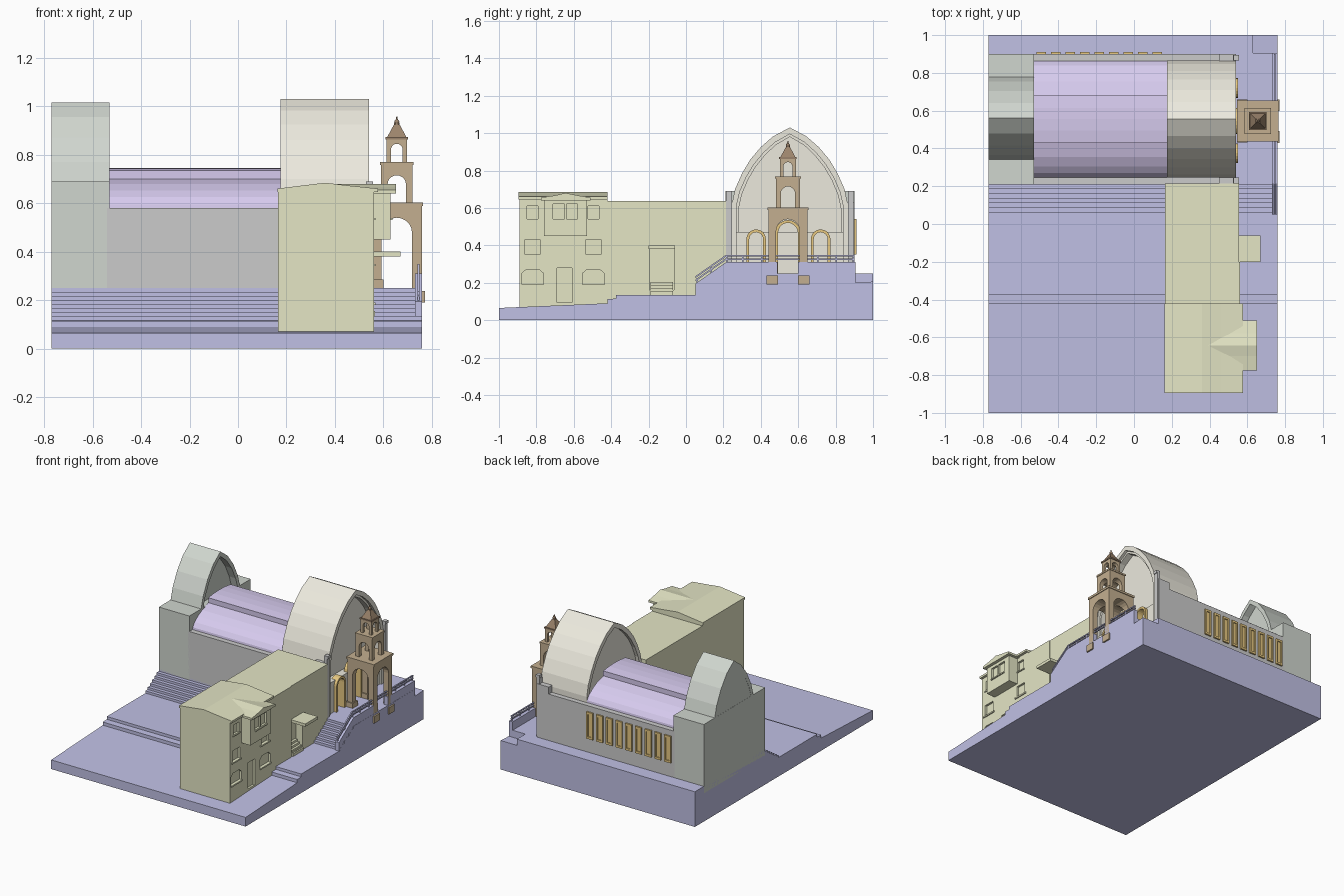
import bpy, bmesh, math
from mathutils import Vector

if "Cube" in bpy.data.objects:
    bpy.data.objects.remove(bpy.data.objects["Cube"])


def mat(name, r, g, b):
    m = bpy.data.materials.new(name)
    m.diffuse_color = (r, g, b, 1)
    m.use_nodes = True
    m.node_tree.nodes["Principled BSDF"].inputs["Base Color"].default_value = m.diffuse_color
    return m


BLUE = mat("ground_blue", .53, .53, .78)
CREAM = mat("cream", .84, .82, .73)
SAGE = mat("sage", .63, .67, .62)
LILAC = mat("lilac", .68, .60, .86)
LIME = mat("lime", .78, .79, .56)
BROWN = mat("brown", .55, .43, .28)
DARK = mat("dark_brown", .33, .23, .15)
GOLD = mat("gold", .80, .58, .22)


def make(name, verts, faces, m=None):
    bm = bmesh.new()
    vs = [bm.verts.new(v) for v in verts]
    for f in faces:
        bm.faces.new([vs[i] for i in f])
    bmesh.ops.recalc_face_normals(bm, faces=bm.faces)
    me = bpy.data.meshes.new(name)
    bm.to_mesh(me)
    bm.free()
    ob = bpy.data.objects.new(name, me)
    bpy.context.collection.objects.link(ob)
    if m:
        me.materials.append(m)
    return ob


def place(axis, a, p):
    return (a, p[0], p[1]) if axis == 'x' else (p[0], a, p[1])


def prism(name, pts, a, b, m=None, axis='x'):
    n = len(pts)
    verts = [place(axis, a, p) for p in pts] + [place(axis, b, p) for p in pts]
    faces = [list(range(n)), list(range(n, 2 * n))]
    faces += [(i, (i + 1) % n, n + (i + 1) % n, n + i) for i in range(n)]
    return make(name, verts, faces, m)


def box(name, x0, x1, y0, y1, z0, z1, m=None):
    return prism(name, [(y0, z0), (y1, z0), (y1, z1), (y0, z1)], x0, x1, m)


def band(name, outer, inner, a, b, m=None):
    # open arch strip between two matching outlines
    n = len(outer)
    verts = [place('x', d, p) for d in (a, b) for o in (outer, inner) for p in o]
    faces = []
    for i in range(n - 1):
        o0, i0, o1, i1 = i, n + i, 2 * n + i, 3 * n + i
        faces += [(o0, o0 + 1, i0 + 1, i0), (o1, i1, i1 + 1, o1 + 1),
                  (o0, o1, o1 + 1, o0 + 1), (i0, i0 + 1, i1 + 1, i1)]
    for i in (0, n - 1):
        faces.append((i, n + i, 3 * n + i, 2 * n + i))
    return make(name, verts, faces, m)


def mirror(half, c):
    # half outline (offset, z) ending at the apex -> full outline
    return [(c - u, z) for u, z in half] + [(c + u, z) for u, z in half[-2::-1]]


def round_arch(c, w, z0, top, n=10):
    return [(c - w, z0)] + [(c - w * math.cos(math.pi * i / n), top - w + w * math.sin(math.pi * i / n))
                            for i in range(n + 1)] + [(c + w, z0)]


def cut(ob, *cutters):
    bpy.context.view_layer.objects.active = ob
    for c in cutters:
        mod = ob.modifiers.new("cut", 'BOOLEAN')
        mod.operation, mod.solver, mod.object = 'DIFFERENCE', 'EXACT', c
        bpy.ops.object.modifier_apply(modifier=mod.name)
        bpy.data.objects.remove(c)


C = 0.555

# Stepped ground, with a lowered back corner
steps = []
for i in range(7):
    y = .06 + i * .025
    steps += [(y, .135 + i * .0165), (y, .1515 + i * .0165)]
ground = prism("ground", [(-1, 0), (-1, .065), (-.42, .09), (-.42, .113), (-.375, .115), (-.375, .135)]
               + steps + [(1, .25), (1, 0)], -.77, .76, BLUE)
cut(ground, prism("cutter", [(.905, .2), (1.1, .212), (1.1, .4), (.905, .4)], .63, .9))

# Parapet either side of the tower and its railing
prism("stair_parapet", [(.05, .1), (.05, .195), (.215, .31), (.49, .31), (.49, .1)], .73, .759, BLUE)
box("terrace_parapet", .73, .759, .60, .905, .1, .31, BLUE)
for k in (0, .018):
    prism("railing", [(.05, .207 + k), (.215, .322 + k), (.9, .322 + k), (.9, .33 + k),
                      (.212, .33 + k), (.05, .217 + k)], .74, .749, BLUE)
for y, z in [(.055, .18), (.13, .24), (.215, .3), (.3, .3), (.4, .3), (.7, .3), (.8, .3), (.89, .3)]:
    box("railing_post", .741, .748, y, y + .008, z, z + .045, BLUE)

# Hall walls and the stepped barrel roof
box("hall_walls", -.54, .46, .21, .9, .2, .58)
prism("hall_roof", mirror([(.31, .57), (.306, .595), (.285, .625), (.25, .652), (.2, .678), (.125, .70),
                           (.125, .735), (.06, .743), (0, .745)], C), -.535, .175, LILAC)

# Gold windows along the back wall
for i in range(9):
    x = -.49 + i * .0765
    w = box("side_window", x - .025, x + .025, .895, .911, .35, .54, GOLD)
    cut(w, box("cutter", x - .014, x + .014, .904, .95, .365, .525))

# Front pointed vault with recessed end walls
outer = [(.31, .25), (.31, .62), (.293, .70), (.255, .785), (.21, .86), (.155, .925), (.09, .982), (0, 1.03)]
inner = [(.285, .25), (.285, .61), (.268, .685), (.233, .765), (.19, .835), (.14, .895), (.08, .95), (0, .995)]
band("vault", mirror(outer, C), mirror(inner, C), .175, .54, CREAM)
band("vault_inner_rib", mirror(inner, C), [(C + (y - C) * .96, z - .015 * (z > .3)) for y, z in mirror(inner, C)],
     .45, .52, CREAM)
prism("vault_end_wall", mirror(inner, C), .20, .475, CREAM)

# Front wall with three gold doorways
wall = box("entrance_wall", .47, .53, .27, .84, .25, .47, CREAM)
for c, w, top in [(.375, .052, .485), (C - .01, .068, .535), (.72, .052, .485)]:
    cut(wall, prism("cutter", round_arch(c, w - .012, .2, top - .012), .50, .6))
    band("door_arch", round_arch(c, w, .25, top), round_arch(c, w - .015, .25, top - .015), .50, .55, GOLD)

# Corner piers and finials
for y0, y1 in [(.21, .25), (.86, .9)]:
    box("corner_wall", .45, .54, y0, y1, .2, .63)
    box("corner_pier", .525, .55, y0 + .005, y1 - .005, .25, .67)
    box("pier_cap", .528, .556, y0 + .005, y1 - .005, .67, .69)

# Rear block and its pointed gable shell
box("rear_block", -.77, -.53, .21, .9, .2, .69, SAGE)
ro = [(.22, .68), (.195, .77), (.145, .87), (.08, .955), (0, 1.015)]
ri = [(.195, .68), (.17, .76), (.125, .85), (.068, .925), (0, .98)]
band("rear_gable_shell", mirror(ro, C + .005), mirror(ri, C + .005), -.77, -.53, SAGE)
prism("rear_gable_wall", mirror(ri, C + .005), -.769, -.58, SAGE)

# Annex: tall front house, cut with window and door recesses
house = box("house", .165, .56, -.89, -.42, .06, .655, LIME)
for c in (-.82, -.495):
    cut(house, prism("cutter", [(c - .058, .19), (c + .058, .19), (c + .058, .25), (c + .035, .27),
                                (c - .035, .27), (c - .058, .25)], .545, .6))
    cut(house, box("cutter", .545, .6, c - .04, c + .04, .35, .43))
    cut(house, box("cutter", .545, .6, c - .03, c + .03, .54, .61))
    box("window_sill", .555, .567, c - .055, c + .055, .34, .35, LIME)
    box("window_sill", .555, .567, c - .04, c + .04, .53, .538, LIME)
    box("ground_sill", .555, .567, c - .06, c + .06, .18, .19, LIME)
cut(house, box("cutter", .545, .6, -.69, -.61, .095, .28))

# Bay with window, and shallow crossing roofs
bay = box("bay", .55, .63, -.76, -.53, .45, .655, LIME)
for c in (-.68, -.61):
    cut(bay, box("cutter", .615, .7, c - .03, c + .03, .54, .62))
box("bay_sill", .625, .638, -.71, -.58, .53, .538, LIME)
prism("house_roof", [(.162, .645), (.162, .66), (.26, .672), (.36, .684), (.46, .672), (.578, .66), (.578, .645)],
      -.895, -.42, LIME, 'y')
prism("bay_roof", [(-.775, .64), (-.775, .655), (-.70, .667), (-.643, .68), (-.58, .667), (-.51, .655), (-.51, .64)],
      .37, .652, LIME)

# Annex: low wing with a recessed porch, steps and canopy
wing = box("wing", .165, .555, -.42, .215, .06, .637, LIME)
cut(wing, box("cutter", .50, .6, -.195, -.065, .16, .38))
box("canopy", .50, .67, -.2, -.06, .38, .40, LIME)
box("wing_pilaster", .54, .56, -.42, -.2, .1, .637, LIME)
for i in range(4):
    box("porch_step", .48, .565 - i * .016, -.19, -.07, .12, .155 + i * .016, LIME)

# Bell tower: three arched tiers
TX, TY = .655, .545


def tier(name, w, z0, z1, ow, top):
    ob = box(name, TX - w, TX + w, TY - w, TY + w, z0, z1, BROWN)
    cut(ob, prism("cutter", round_arch(TY, ow, z0 - .1, top), TX - .3, TX + .3),
        prism("cutter", round_arch(TX, ow, z0 - .1, top), TY - .3, TY + .3, axis='y'))
    return ob


def slab(name, w, z0, z1, m):
    box(name, TX - w, TX + w, TY - w, TY + w, z0, z1, m)


tier("tower_base", .104, .2, .59, .063, .54)
slab("tower_base_cornice", .109, .588, .603, BROWN)
tier("tower_middle", .065, .60, .76, .038, .715)
slab("tower_middle_cornice", .069, .757, .769, BROWN)
tier("tower_belfry", .042, .765, .865, .024, .845)
slab("tower_belfry_cornice", .047, .862, .872, DARK)
for y in (.461, .629):
    box("tower_foot", .735, .771, y - .031, y + .031, .19, .238, BROWN)
    box("tower_rear_foot", .545, .60, y - .029, y + .029, .24, .285, BROWN)

# Spire with ball and needle
for name, r0, r1, z0, z1, n in [("spire", .058, .016, .87, .925, 4), ("spire_neck", .012, .012, .92, .932, 8),
                                ("needle", .006, .002, .94, .958, 6)]:
    vs = [(TX + r * math.cos(math.tau * (i + .5) / n), TY + r * math.sin(math.tau * (i + .5) / n), z)
          for r, z in ((r0, z0), (r1, z1)) for i in range(n)]
    make(name, vs, [range(n), range(n, 2 * n)]
         + [(i, (i + 1) % n, n + (i + 1) % n, n + i) for i in range(n)], DARK)
bpy.ops.mesh.primitive_uv_sphere_add(segments=10, ring_count=6, radius=.011, location=(TX, TY, .935))
bpy.context.object.name = "spire_ball"
bpy.context.object.data.materials.append(DARK)
